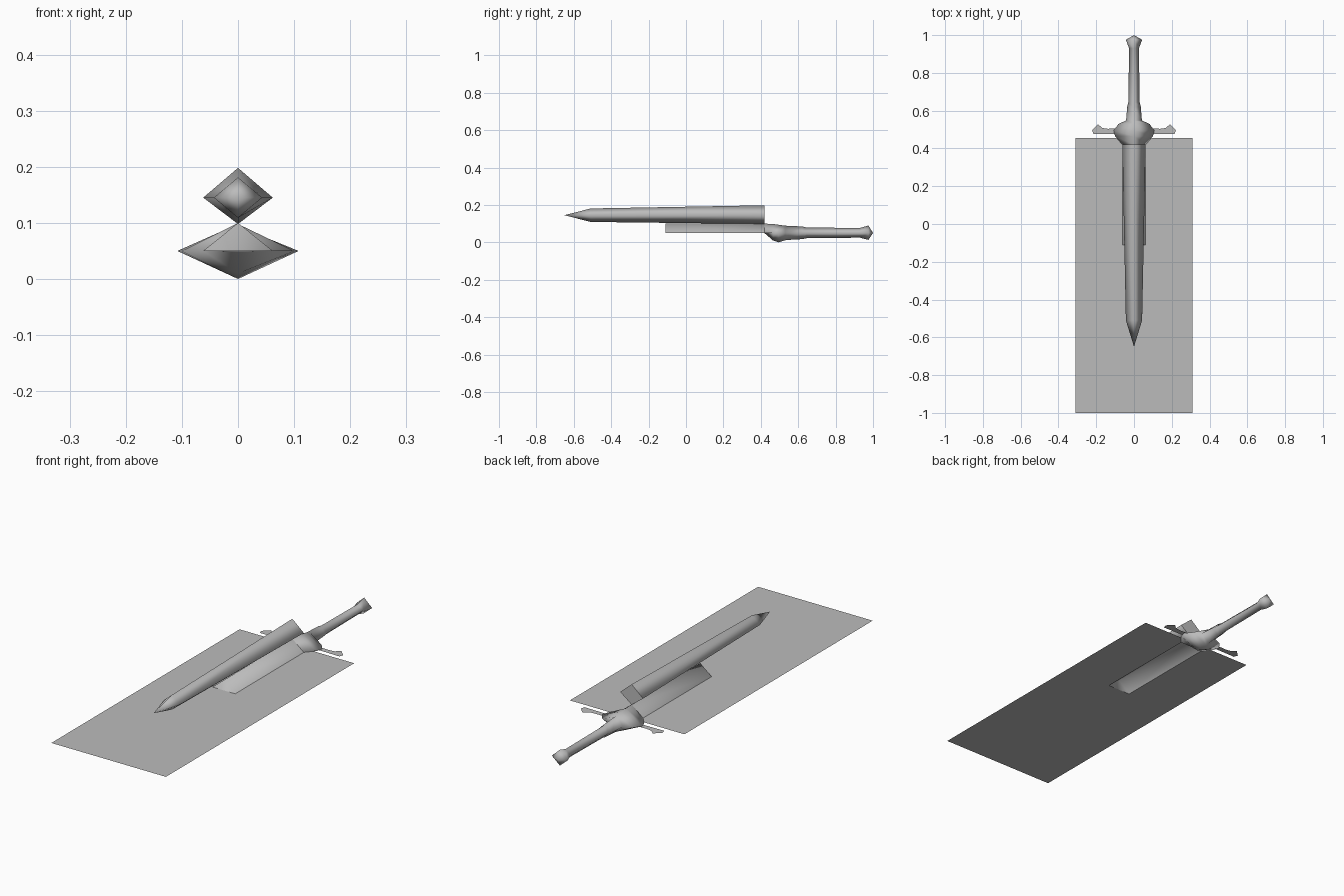
import bpy, bmesh

if "Cube" in bpy.data.objects:
    bpy.data.objects.remove(bpy.data.objects["Cube"], do_unlink=True)

grey = bpy.data.materials.new("plain grey")
grey.use_nodes = True
GREY = (0.5, 0.5, 0.5, 1)
grey.diffuse_color = GREY
bsdf = grey.node_tree.nodes["Principled BSDF"]
bsdf.inputs["Base Color"].default_value = GREY
bsdf.inputs["Roughness"].default_value = 0.6


def finish(name, bm):
    mesh = bpy.data.meshes.new(name)
    bm.to_mesh(mesh)
    bm.free()
    mesh.materials.append(grey)
    obj = bpy.data.objects.new(name, mesh)
    bpy.context.collection.objects.link(obj)
    return obj


def loft(name, sections, mid, start_cap=False, end_cap=False):
    """Diamond sections (y, half width, top z, bottom z) joined along y."""
    bm = bmesh.new()
    rings = []
    for y, w, top, bottom in sections:
        if w == 0:
            rings.append([bm.verts.new((0, y, mid))] * 4)
        else:
            rings.append([bm.verts.new(p) for p in
                          ((w, y, mid), (0, y, top), (-w, y, mid), (0, y, bottom))])
    for a, b in zip(rings, rings[1:]):
        for i in range(4):
            j = (i + 1) % 4
            corners = list(dict.fromkeys((a[i], a[j], b[j], b[i])))
            bm.faces.new(corners).smooth = True
    # Flat end faces keep a crisp rim
    if start_cap:
        bm.faces.new(rings[0])
    if end_cap:
        bm.faces.new(rings[-1])
    bmesh.ops.recalc_face_normals(bm, faces=bm.faces)
    return finish(name, bm)


def flat(name, outlines, z=0.05):
    """Upward-facing flat sheets from xy outlines."""
    bm = bmesh.new()
    for outline in outlines:
        bm.faces.new([bm.verts.new((x, y, z)) for x, y in outline])
    bmesh.ops.remove_doubles(bm, verts=bm.verts, dist=1e-5)
    for f in bm.faces:
        f.normal_update()
        if f.normal.z < 0:
            f.normal_flip()
    return finish(name, bm)


# Raised blade, pointed at the front and cut square at the back
loft("blade", [(-0.65, 0, 0, 0), (-0.51, 0.043, 0.181, 0.109),
               (0.42, 0.062, 0.198, 0.098)], 0.145, end_cap=True)

# Bolster, grip and pommel in one run
loft("handle", [(0.42, 0.062, 0.1, 0.049), (0.465, 0.1, 0.098, 0.01),
                (0.495, 0.108, 0.094, 0.0), (0.53, 0.082, 0.089, 0.011),
                (0.548, 0.042, 0.088, 0.013), (0.62, 0.036, 0.085, 0.017),
                (0.645, 0.03, 0.079, 0.022), (0.93, 0.026, 0.077, 0.025),
                (0.975, 0.043, 0.09, 0.013), (1.0, 0, 0, 0)], 0.05)

# Hollow half blade rising from the sheet
bm = bmesh.new()
front, back = [[bm.verts.new(p) for p in ((-0.062, y, 0.05), (0, y, 0.1), (0.062, y, 0.05))]
               for y in (-0.11, 0.42)]
for i in (0, 1):
    bm.faces.new((front[i], front[i + 1], back[i + 1], back[i])).smooth = True
bm.faces.new(front[::-1]).smooth = True
bmesh.ops.recalc_face_normals(bm, faces=bm.faces)
finish("half_blade", bm)

# Ground sheet with a slot beneath the half blade
W, S = 0.31, 0.062
sides = [[(s * S, -0.11), (s * W, -0.11), (s * W, 0.455), (s * 0.09, 0.455), (s * S, 0.42)]
         for s in (1, -1)]
flat("sheet", sides + [[(-W, -1), (W, -1), (W, -0.11), (S, -0.11), (-S, -0.11), (-W, -0.11)]])

# Flat crossguard arms
arm = [(0.09, 0.478), (0.215, 0.476), (0.222, 0.497), (0.19, 0.528),
       (0.168, 0.508), (0.138, 0.504), (0.09, 0.506)]
flat("crossguard_arms", [[(s * x, y) for x, y in arm] for s in (1, -1)])
